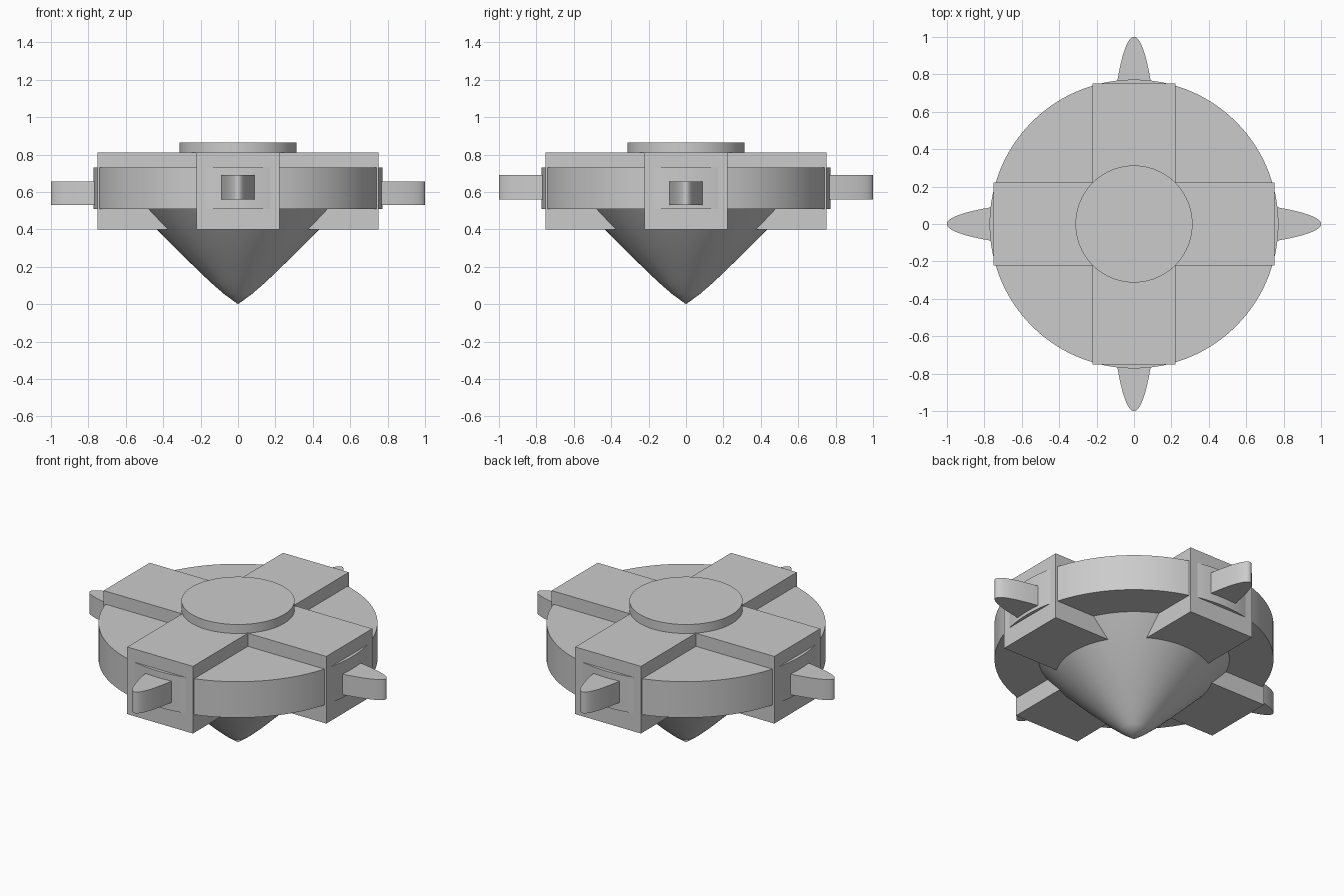
import bpy, bmesh
from math import cos, sin, pi, radians

if "Cube" in bpy.data.objects:
    bpy.data.objects.remove(bpy.data.objects["Cube"])


def finish(name, bm):
    bmesh.ops.recalc_face_normals(bm, faces=bm.faces)
    mesh = bpy.data.meshes.new(name)
    bm.to_mesh(mesh)
    bm.free()
    ob = bpy.data.objects.new(name, mesh)
    bpy.context.collection.objects.link(ob)
    bpy.ops.object.select_all(action='DESELECT')
    bpy.context.view_layer.objects.active = ob
    ob.select_set(True)
    bpy.ops.object.shade_smooth_by_angle(angle=radians(30))
    return ob


def prism(name, outline, z0, z1):
    """Extrude a flat outline from z0 to z1."""
    bm = bmesh.new()
    base = bm.faces.new([bm.verts.new((x, y, z0)) for x, y in outline])
    top = bmesh.ops.extrude_face_region(bm, geom=[base], use_keep_orig=True)["geom"]
    verts = [v for v in top if isinstance(v, bmesh.types.BMVert)]
    bmesh.ops.translate(bm, verts=verts, vec=(0, 0, z1 - z0))
    return finish(name, bm)


def ellipse(rx, ry, n=128):
    return [(rx * cos(2 * pi * i / n), ry * sin(2 * pi * i / n)) for i in range(n)]


def rect(hx, hy):
    return [(-hx, -hy), (hx, -hy), (hx, hy), (-hx, hy)]


def lathe(name, profile, n=96):
    bm = bmesh.new()
    vs = [bm.verts.new((r, 0, z)) for r, z in profile]
    edges = [bm.edges.new(p) for p in zip(vs, vs[1:])]
    bmesh.ops.spin(bm, geom=vs + edges, cent=(0, 0, 0), axis=(0, 0, 1),
                   angle=2 * pi, steps=n, use_merge=True)
    bmesh.ops.remove_doubles(bm, verts=bm.verts, dist=1e-5)
    return finish(name, bm)


# main disc and top cap
prism("disc", ellipse(0.772, 0.772), 0.51, 0.73)
prism("top_cap", ellipse(0.313, 0.313, 96), 0.80, 0.865)

# crossed square beams
prism("beam_x", rect(0.752, 0.222), 0.40, 0.81)
prism("beam_y", rect(0.222, 0.752), 0.40, 0.81)

# long elliptical blades whose tips stick out of the beams
prism("blade_x", ellipse(1.0, 0.138), 0.53, 0.655)
prism("blade_y", ellipse(0.138, 1.0), 0.56, 0.69)

# pointed underside
lathe("spinning_tip", [(0, 0), (0.075, 0.055), (0.15, 0.12), (0.29, 0.255),
                       (0.435, 0.40), (0.528, 0.51), (0.545, 0.53), (0, 0.53)])
